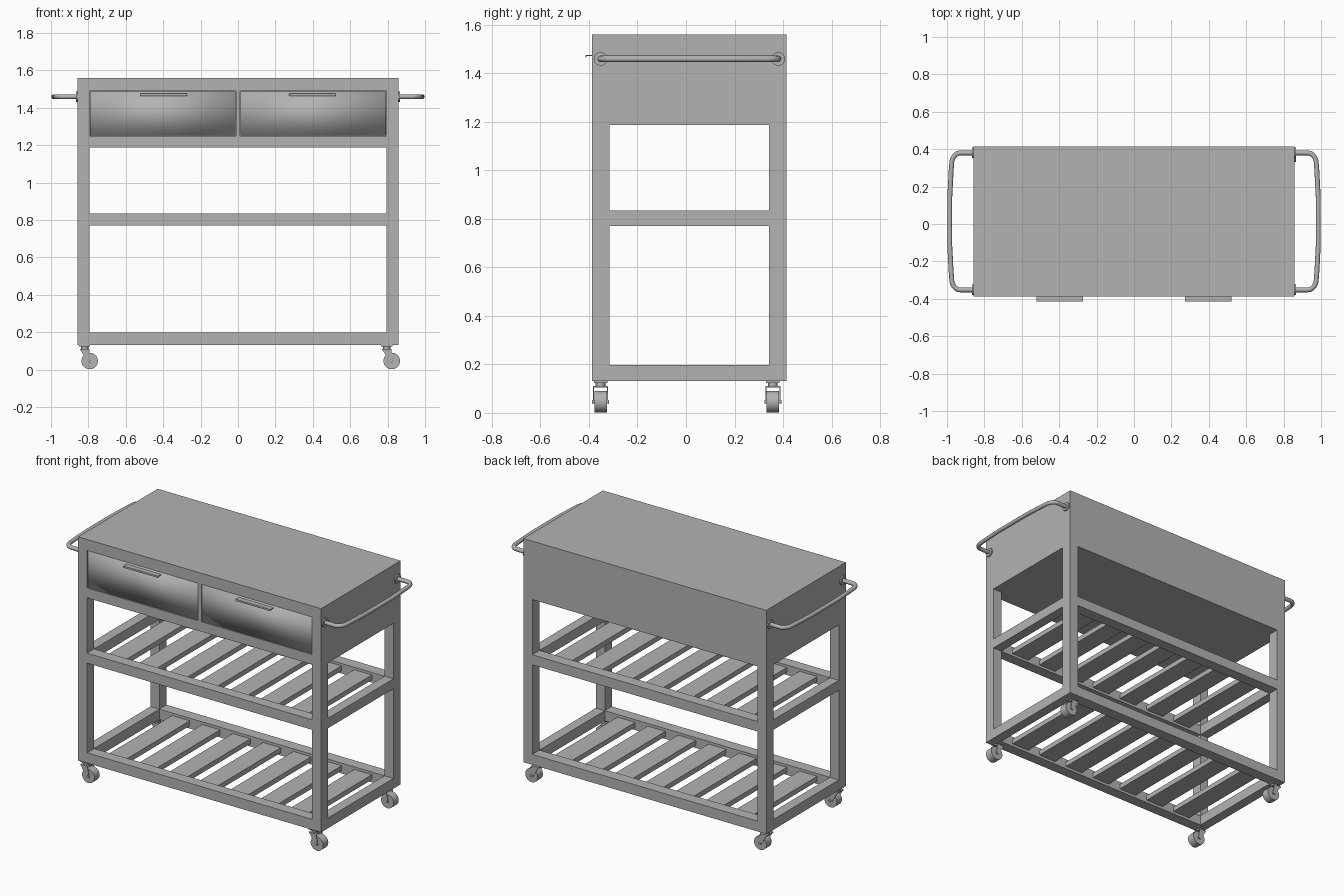
import bpy, math
from mathutils import Vector

cube = bpy.data.objects.get("Cube")
if cube:
    bpy.data.objects.remove(cube)

grey = bpy.data.materials.new("plain_grey")
grey.use_nodes = True
colour = (0.45, 0.45, 0.45, 1)
grey.diffuse_color = colour
grey.node_tree.nodes["Principled BSDF"].inputs["Base Color"].default_value = colour


def finish(ob, name, smooth=False):
    ob.name = name
    ob.data.materials.append(grey)
    if smooth:
        bpy.ops.object.shade_smooth_by_angle(angle=math.radians(40))
    return ob


def box(name, x0, x1, y0, y1, z0, z1):
    bpy.ops.mesh.primitive_cube_add(size=1)
    ob = bpy.context.object
    for v in ob.data.vertices:
        v.co = ((x0 + x1) / 2 + v.co.x * (x1 - x0),
                (y0 + y1) / 2 + v.co.y * (y1 - y0),
                (z0 + z1) / 2 + v.co.z * (z1 - z0))
    return finish(ob, name)


def rod(name, a, b, radius, sides=24):
    a, b = Vector(a), Vector(b)
    bpy.ops.mesh.primitive_cylinder_add(vertices=sides, radius=radius, depth=(b - a).length,
                                        location=(a + b) / 2)
    ob = bpy.context.object
    ob.rotation_euler = (b - a).to_track_quat('Z', 'Y').to_euler()
    return finish(ob, name, True)


# Main dimensions
W, IN = 0.858, 0.795
YF, YB = -0.387, 0.415
YFI, YBI = -0.316, 0.342
BASE, TOP, CASE = 0.132, 1.56, 1.187

# Legs
for sx, side in ((-1, "right"), (1, "left")):
    xs = sorted((sx * IN, sx * W))
    box("front_leg_" + side, *xs, YF, YFI, BASE, CASE)
    box("back_leg_" + side, *xs, YBI, YB, BASE, CASE)

# Drawer case, open at the front
box("top_board", -W, W, YF, YB, 1.49, TOP)
box("case_floor", -IN, IN, YF, YBI, CASE, 1.25)
box("case_back", -W, W, YBI, YB, CASE, 1.49)
for sx, side in ((-1, "right"), (1, "left")):
    box("case_side_" + side, *sorted((sx * IN, sx * W)), YF, YBI, CASE, 1.49)
box("drawer_divider", -0.012, 0.012, YF, YBI, 1.25, 1.49)

# Drawers with softly shaded fronts and hooked pulls
for sx, side in ((-1, "right"), (1, "left")):
    x0, x1 = sorted((sx * 0.014, sx * 0.792))
    drawer = box("drawer_" + side, x0, x1, YF + 0.004, 0.3, 1.252, 1.487)
    bpy.ops.object.shade_smooth()
    c = sx * 0.397
    box("pull_plate_" + side, c - 0.123, c + 0.123, -0.414, YF + 0.01, 1.470, 1.475)
    box("pull_lip_" + side, c - 0.123, c + 0.123, -0.415, -0.411, 1.464, 1.475)

# Slatted shelves
for shelf, z0, z1 in (("lower", BASE, 0.198), ("middle", 0.77, 0.834)):
    box(shelf + "_front_rail", -IN, IN, YF, YFI, z0, z1)
    box(shelf + "_back_rail", -IN, IN, YBI, YB, z0, z1)
    for sx, side in ((-1, "right"), (1, "left")):
        box(shelf + "_end_rail_" + side, *sorted((sx * IN, sx * W)), YFI, YBI, z0, z1)
    count, width = 7, 0.125
    pitch = (2 * IN + width) / (count + 1)
    mid = (z0 + z1) / 2
    for i in range(count):
        x = (i - (count - 1) / 2) * pitch
        box(f"{shelf}_slat_{i + 1}", x - width / 2, x + width / 2, YFI, YBI, mid - 0.016, mid + 0.016)

# Bowed towel bars with round flanges
HZ, HF, HB = 1.459, -0.352, 0.38
for sx, side in ((-1, "right"), (1, "left")):
    curve = bpy.data.curves.new("bar_path", 'CURVE')
    curve.dimensions = '3D'
    curve.bevel_depth, curve.bevel_resolution = 0.013, 4
    curve.use_fill_caps = True
    mid, half = (HF + HB) / 2, (HB - HF) / 2
    quarter = [(0.85, half), (0.93, half)]
    for k in range(1, 7):
        a = k * math.pi / 14
        quarter.append((0.93 + 0.045 * math.sin(a), half - 0.06 * (1 - math.cos(a))))
    quarter += [(0.978, half - 0.1), (0.985, half * 0.35)]
    path = quarter + [(x, -y) for x, y in reversed(quarter)]
    spline = curve.splines.new('POLY')
    spline.points.add(len(path) - 1)
    for p, (x, y) in zip(spline.points, path):
        p.co = (sx * x, mid + y, HZ, 1)
    temp = bpy.data.objects.new("bar_path", curve)
    mesh = bpy.data.meshes.new_from_object(temp)
    bpy.data.objects.remove(temp)
    bar = bpy.data.objects.new("towel_bar_" + side, mesh)
    bpy.context.collection.objects.link(bar)
    bpy.ops.object.select_all(action='DESELECT')
    bar.select_set(True)
    bpy.context.view_layer.objects.active = bar
    mesh.materials.clear()
    finish(bar, "towel_bar_" + side, True)
    for y, end in ((HF, "front"), (HB, "back")):
        rod(f"bar_flange_{end}_{side}", (sx * W, y, HZ), (sx * (W + 0.008), y, HZ), 0.028)

# Swivel casters, all trailing the same way
for px, side in ((-0.82, "right"), (0.795, "left")):
    for y, end in ((-0.352, "front"), (0.358, "back")):
        tag = f"_{end}_{side}"
        wx, wz = px + 0.027, 0.046
        box("caster_plate" + tag, px - 0.03, px + 0.03, y - 0.028, y + 0.028, 0.124, BASE)
        rod("caster_swivel" + tag, (px, y, 0.108), (px, y, 0.126), 0.02)
        box("caster_crown" + tag, px - 0.026, px + 0.026, y - 0.031, y + 0.031, 0.104, 0.11)
        for s in (-1, 1):
            arm = box("caster_arm" + tag, -0.024, 0.024, y + s * 0.029 - 0.002, y + s * 0.029 + 0.002, 0, 1)
            for v in arm.data.vertices:
                low = v.co.z < 0.5
                v.co.x = wx + v.co.x * 0.4 if low else px + v.co.x
                v.co.z = wz - 0.008 if low else 0.108
        rod("caster_wheel" + tag, (wx, y - 0.026, wz), (wx, y + 0.026, wz), 0.044, 32)
        rod("caster_axle" + tag, (wx, y - 0.035, wz), (wx, y + 0.035, wz), 0.008, 12)
